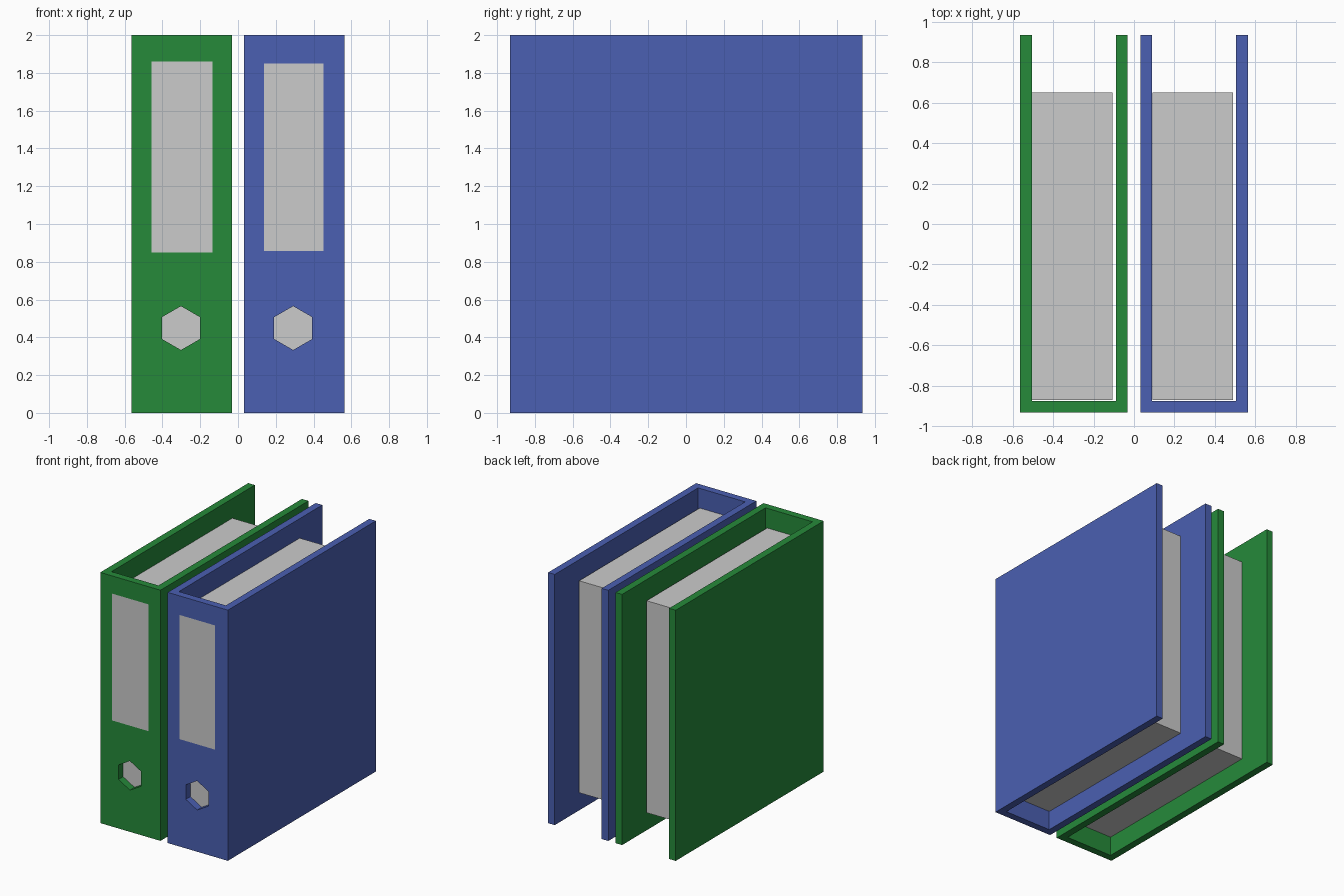
import bpy, bmesh
from math import radians
from mathutils import Matrix

if "Cube" in bpy.data.objects:
    bpy.data.objects.remove(bpy.data.objects["Cube"])

WIDTH, WALL = 0.531, 0.058          # binder width, board thickness
FRONT, BACK, HEIGHT = -0.932, 0.934, 2.0


def add_object(name, bm, material=None):
    bmesh.ops.recalc_face_normals(bm, faces=bm.faces)
    mesh = bpy.data.meshes.new(name)
    bm.to_mesh(mesh)
    bm.free()
    obj = bpy.data.objects.new(name, mesh)
    bpy.context.collection.objects.link(obj)
    if material:
        mesh.materials.append(material)
    return obj


def add_box(name, x0, x1, y0, y1, z0, z1):
    bm = bmesh.new()
    bmesh.ops.create_cube(bm, size=1, matrix=Matrix.Translation(
        ((x0 + x1) / 2, (y0 + y1) / 2, (z0 + z1) / 2))
        @ Matrix.Diagonal((x1 - x0, y1 - y0, z1 - z0, 1)))
    return add_object(name, bm)


def add_binder(color_name, color, left, hole_x, label):
    material = bpy.data.materials.new(color_name + "_board")
    material.diffuse_color = (*color, 1)
    material.use_nodes = True
    material.node_tree.nodes["Principled BSDF"].inputs["Base Color"].default_value = material.diffuse_color
    right, inner_l, inner_r = left + WIDTH, left + WALL, left + WIDTH - WALL

    # Cover: U-shaped profile extruded upwards
    bm = bmesh.new()
    profile = [(left, FRONT), (right, FRONT), (right, BACK), (inner_r, BACK),
               (inner_r, FRONT + WALL), (inner_l, FRONT + WALL),
               (inner_l, BACK), (left, BACK)]
    face = bm.faces.new([bm.verts.new((x, y, 0)) for x, y in profile])
    top = bmesh.ops.extrude_face_region(bm, geom=[face])["geom"]
    bmesh.ops.translate(bm, vec=(0, 0, HEIGHT),
                        verts=[v for v in top if isinstance(v, bmesh.types.BMVert)])
    cover = add_object(color_name + "_cover", bm, material)

    # Hexagonal finger hole through the spine
    bm = bmesh.new()
    bmesh.ops.create_cone(bm, cap_ends=True, segments=6, radius1=0.116,
                          radius2=0.116, depth=0.2,
                          matrix=Matrix.Translation((hole_x, FRONT + WALL / 2, 0.449))
                          @ Matrix.Rotation(radians(90), 4, 'X'))
    # Points of the hexagon face up and down
    if max(v.co.z for v in bm.verts) < 0.449 + 0.11:
        bmesh.ops.rotate(bm, verts=bm.verts, cent=(hole_x, 0, 0.449),
                         matrix=Matrix.Rotation(radians(30), 3, 'Y'))
    cutter = add_object(color_name + "_hole_cutter", bm, material)
    cutter.hide_render = True
    cutter.hide_set(True)
    cutter.display_type = 'WIRE'
    cut = cover.modifiers.new("finger_hole", 'BOOLEAN')
    cut.operation, cut.solver, cut.object = 'DIFFERENCE', 'EXACT', cutter

    # Paper block resting against the left board
    add_box(color_name + "_paper", inner_l + 0.001, inner_l + 0.399,
            FRONT + WALL + 0.003, 0.649, 0.154, 1.845)

    # Flat spine label
    x0, x1, z0, z1 = label
    bm = bmesh.new()
    bm.faces.new([bm.verts.new((x, FRONT - 0.002, z))
                  for x, z in ((x0, z0), (x1, z0), (x1, z1), (x0, z1))])
    sheet = add_object(color_name + "_label", bm)
    if sheet.data.polygons[0].normal.y > 0:
        sheet.data.flip_normals()


add_binder("green", (0.019, 0.254, 0.042), -0.563, -0.302, (-0.459, -0.136, 0.848, 1.86))
add_binder("blue", (0.069, 0.115, 0.445), 0.032, 0.292, (0.138, 0.453, 0.858, 1.849))
